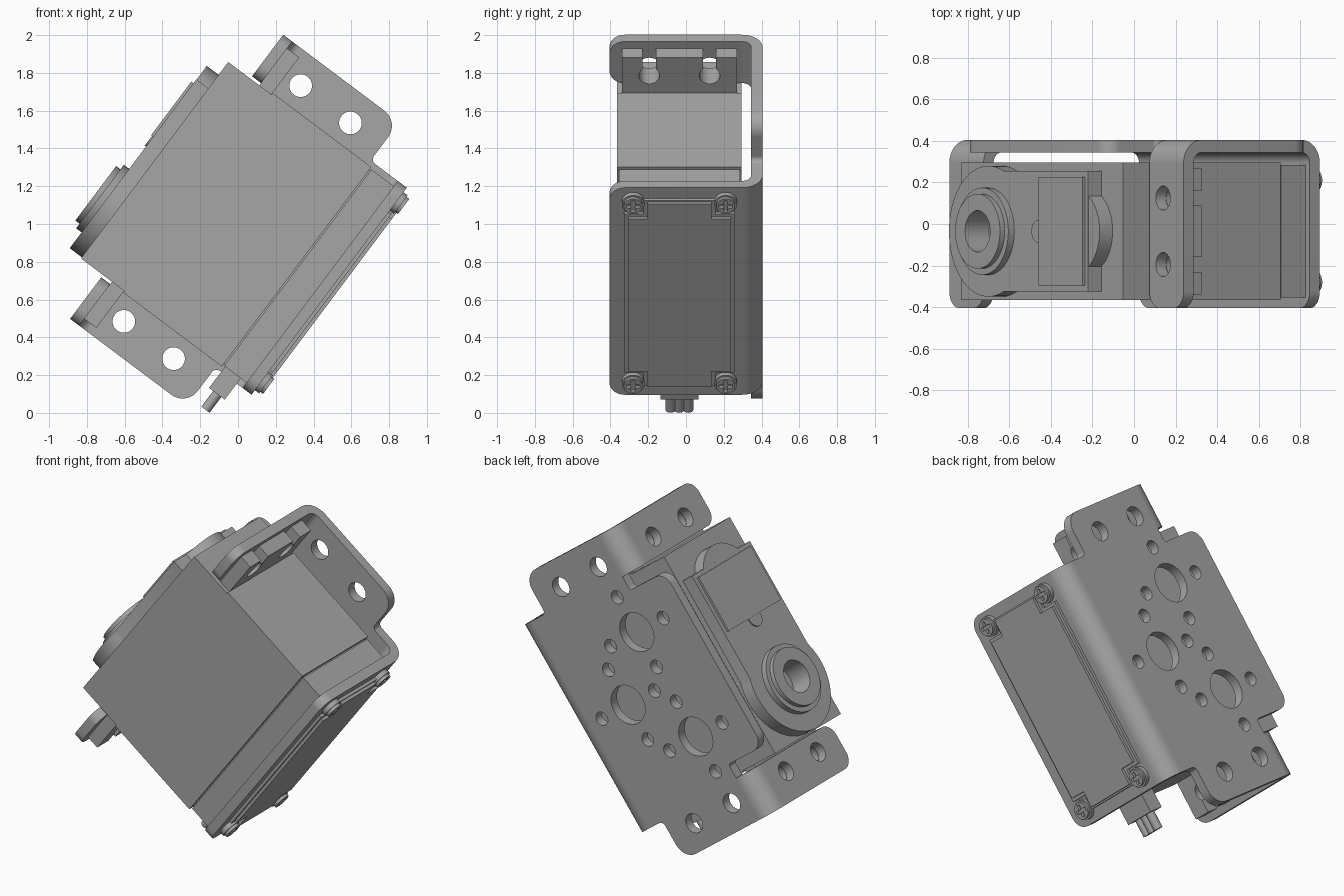
import bpy, bmesh
from math import sin, cos, asin, tan, atan2, pi, radians
from mathutils import Vector, Matrix

if "Cube" in bpy.data.objects:
    bpy.data.objects.remove(bpy.data.objects["Cube"])

grey = bpy.data.materials.new("plain grey")
grey.use_nodes = True
colour = (0.38, 0.38, 0.38, 1)
grey.diffuse_color = colour
grey.node_tree.nodes["Principled BSDF"].inputs["Base Color"].default_value = colour

# Tilted frame: a = body length, y = world y, h = output shaft direction
TILT = Matrix(((0.6, 0, -0.8), (0, 1, 0), (0.8, 0, 0.6)))
MAP = {"h": lambda u, v, d: (u, v, d),
       "y": lambda u, v, d: (u, d, v),
       "a": lambda u, v, d: (d, u, v)}
C = 0.805      # middle of the length
Y = -0.035     # middle of the servo width


def prism(name, outline, axis, lo, hi, holes=()):
    """Extrude an outline with holes between lo and hi along one axis."""
    curve = bpy.data.curves.new(name, "CURVE")
    curve.dimensions, curve.fill_mode = "2D", "BOTH"
    curve.extrude = (hi - lo) / 2
    for loop in (outline, *holes):
        spline = curve.splines.new("POLY")
        spline.points.add(len(loop) - 1)
        for point, (u, v) in zip(spline.points, loop):
            point.co = (u, v, 0, 1)
        spline.use_cyclic_u = True
    temp = bpy.data.objects.new(name, curve)
    bpy.context.collection.objects.link(temp)
    graph = bpy.context.evaluated_depsgraph_get()
    mesh = bpy.data.meshes.new_from_object(temp.evaluated_get(graph))
    bpy.data.objects.remove(temp)
    bpy.data.curves.remove(curve)
    bm = bmesh.new()
    bm.from_mesh(mesh)
    bmesh.ops.remove_doubles(bm, verts=bm.verts, dist=1e-5)
    for vert in bm.verts:
        u, v, d = vert.co
        vert.co = TILT @ Vector(MAP[axis](u, v, d + (lo + hi) / 2))
    bmesh.ops.recalc_face_normals(bm, faces=bm.faces)
    for face in bm.faces:
        face.smooth = True
    bm.to_mesh(mesh)
    bm.free()
    mesh.set_sharp_from_angle(angle=radians(30))
    mesh.materials.clear()
    mesh.materials.append(grey)
    obj = bpy.data.objects.new(name, mesh)
    bpy.context.collection.objects.link(obj)
    return obj


def arc(u, v, r, start, end, n=32):
    return [(u + r * cos(start + (end - start) * i / n),
             v + r * sin(start + (end - start) * i / n)) for i in range(n + 1)]


def circle(u, v, r, n=40):
    return arc(u, v, r, 0, 2 * pi, n)[:-1]


def rect(u0, u1, v0, v1):
    return [(u0, v0), (u1, v0), (u1, v1), (u0, v1)]


def rounded(corners):
    """Outline from (u, v, radius) corners."""
    out = []
    for i, (u, v, r) in enumerate(corners):
        p = Vector((u, v))
        if not r:
            out.append((u, v))
            continue
        d1 = (Vector(corners[i - 1][:2]) - p).normalized()
        d2 = (Vector(corners[(i + 1) % len(corners)][:2]) - p).normalized()
        half = d1.angle(d2) / 2
        mid = p + (d1 + d2).normalized() * r / sin(half)
        s, e = p + d1 * r / tan(half) - mid, p + d2 * r / tan(half) - mid
        a1, a2 = atan2(s.y, s.x), atan2(e.y, e.x)
        out += arc(mid.x, mid.y, r, a1, a1 + (a2 - a1 + pi) % (2 * pi) - pi, 10)
    return out


# Bracket back plate with three hole groups and ear holes
half = [(0.685, 0.11, 0), (0.685, 0.24, 0.03), (0.94, 0.24, 0.1), (0.94, 0.9, 0),
        (0.665, 0.9, 0), (0.575, 0.9, 0.02), (0.575, 1.2, 0.08)]
plate = [(C + u, v, r) for u, v, r in half] + [(C - u, v, r) for u, v, r in reversed(half)]
holes = [circle(C + s * 0.78, h, 0.06) for s in (-1, 1) for h in (0.445, 0.774)]
for u, v in ((-0.345, 0.785), (0, 0.45), (0.345, 0.785)):
    holes.append(circle(C + u, v, 0.12))
    for k in range(4):
        holes.append(circle(C + u + 0.23 * cos(k * pi / 2), v + 0.23 * sin(k * pi / 2), 0.042, 24))
prism("bracket_back_plate", rounded(plate), "y", 0.345, 0.405, holes)

# Bracket bottom plate and its bend
prism("bracket_bottom_plate",
      rounded([(C - 0.685, -0.405, 0.08), (C + 0.685, -0.405, 0.08),
               (C + 0.685, 0.295, 0), (C - 0.685, 0.295, 0)]), "h", 0, 0.06)
prism("bracket_bottom_bend",
      arc(0.295, 0.11, 0.11, -pi / 2, 0, 12) + arc(0.295, 0.11, 0.05, 0, -pi / 2, 12),
      "a", C - 0.685, C + 0.685)

# Both ends: bracket flange, bend and the servo's slotted mounting tab
for s, end in ((-1, "lower"), (1, "upper")):
    a0, a1 = C + s * 0.665, C + s * 0.94
    prism(end + "_flange",
          rounded([(a0, -0.405, 0.08), (a1, -0.405, 0.08), (a1, 0.295, 0), (a0, 0.295, 0)]),
          "h", 0.95, 1.01, [circle(C + s * 0.775, Y + k * 0.16, 0.058) for k in (-1, 1)])
    prism(end + "_flange_bend",
          arc(0.295, 0.9, 0.11, pi / 2, 0, 12) + arc(0.295, 0.9, 0.05, 0, pi / 2, 12),
          "a", min(a0, a1), max(a0, a1))
    tab = [(0.645, Y - 0.305), (0.895, Y - 0.305)]
    beta = asin(0.035 / 0.055)
    for k in (-1, 1):
        y = Y + k * 0.16
        tab.append((0.895, y - 0.035))
        tab += arc(0.775, y, 0.055, -beta, beta - 2 * pi)
        tab.append((0.895, y + 0.035))
    tab += [(0.895, Y + 0.305), (0.645, Y + 0.305)]
    prism(end + "_mounting_tab", [(C + s * u, v) for u, v in tab], "h", 0.87, 0.95)

# Servo case in three layers
for name, da, dy, lo, hi in (("bottom_case", 0.65, 0.32, 0.06, 0.208),
                             ("case_seam", 0.64, 0.31, 0.208, 0.216),
                             ("middle_case", 0.66, 0.33, 0.216, 0.868),
                             ("top_case", 0.65, 0.33, 0.868, 1.156)):
    prism(name, rect(C - da, C + da, Y - dy, Y + dy), "h", lo, hi)

# Gear cover, round boss, label plate and output shaft
SHAFT = 0.478
beta = asin(0.29 / 0.315)
cover = [(1.28, Y - 0.29), (1.28, Y + 0.29)] + arc(SHAFT, Y, 0.315, beta, 2 * pi - beta, 48)
prism("gear_cover", cover, "h", 1.156, 1.236, [circle(SHAFT, Y, 0.1)])
prism("gear_boss", circle(1.164, Y, 0.206), "h", 1.156, 1.234)
prism("label_plate", rect(0.9, 1.255, Y - 0.262, Y + 0.262), "h", 1.236, 1.25)
prism("label_tab", circle(0.89, Y, 0.055, 24), "h", 1.236, 1.244)
for name, r, lo, hi in (("shaft_collar", 0.21, 1.236, 1.272), ("shaft_rim", 0.18, 1.272, 1.3)):
    prism(name, circle(SHAFT, Y, r), "h", lo, hi, [circle(SHAFT, Y, 0.1)])

# Raised bottom panel, notched around the screws
for name, inset, lo, hi in (("bottom_panel_step", 0, -0.018, 0), ("bottom_panel", 0.02, -0.036, -0.018)):
    w, n = 0.292 - inset, 0.19 - inset
    l, m = 0.615 - inset / 2, 0.525 - inset
    cross = [(m, -w), (m, -n), (l, -n), (l, n), (m, n), (m, w)]
    prism(name, [(C + u, Y + v) for u, v in cross] + [(C - u, Y + v) for u, v in reversed(cross)],
          "h", lo, hi)

# Cross-head screws
plus = [(0.01, 0.036), (0.01, 0.01), (0.036, 0.01)]
recess = []
for k in range(4):
    q = Matrix.Rotation(-k * pi / 2, 2)
    recess += [tuple(q @ Vector(p)) for p in plus[:2]]
    recess.append(tuple(q @ Vector(plus[2])))
for i in (-1, 1):
    for j in (-1, 1):
        u, v = C + i * 0.595, Y + j * 0.245
        prism("screw_base", circle(u, v, 0.06), "h", -0.028, 0)
        prism("screw_head", circle(u, v, 0.05), "h", -0.046, -0.028,
              [[(u + p, v + q) for p, q in recess]])

# Cable strain relief and three wires
prism("cable_relief", rect(Y - 0.1, Y + 0.1, 0.098, 0.202), "a", 0.014, 0.16)
for k in (-1, 0, 1):
    prism("wire", circle(Y + k * 0.047, 0.148, 0.027, 16), "a", -0.09, 0.02)
